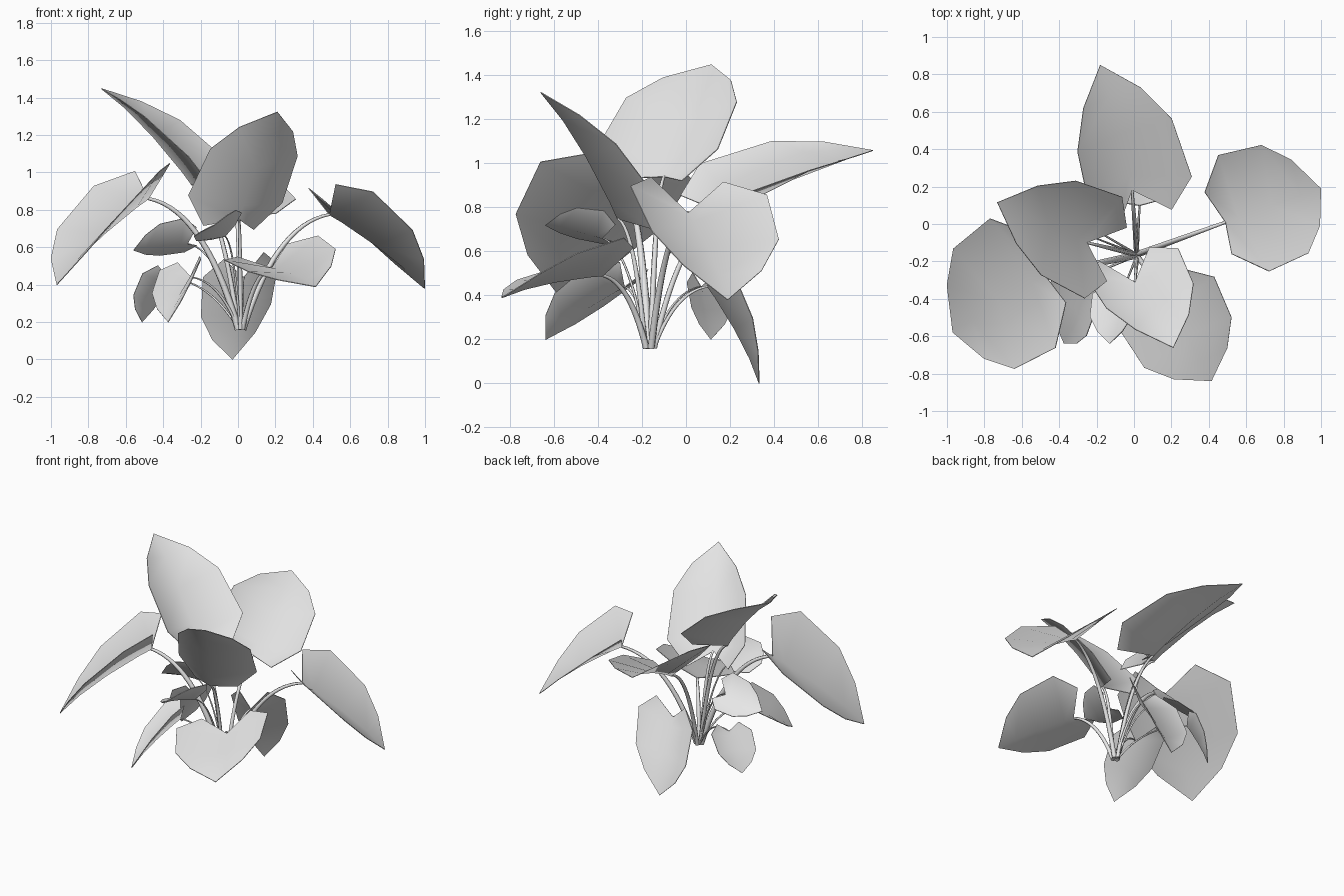
import bpy, bmesh, math
from mathutils import Vector

cube = bpy.data.objects.get("Cube")
if cube:
    bpy.data.objects.remove(cube, do_unlink=True)

# One plain colour for the whole plant
grey = bpy.data.materials.new("pale grey")
grey.use_nodes = True
colour = (0.8, 0.8, 0.8, 1)
grey.diffuse_color = colour
grey.node_tree.nodes["Principled BSDF"].inputs["Base Color"].default_value = colour

# Heart-shaped cupped blade: (along, across, lift) from the lobe towards the tip
EDGE = [(-.18, .53, .15), (.04, 1, .22), (.5, .93, .18), (.77, .57, .1)]
RIB = [(0, 0, 0), (.12, 0, .015), (.46, 0, .035), (.76, 0, .03)]
TIP = (1, 0, 0)


def smooth(obj):
    bpy.ops.object.select_all(action='DESELECT')
    obj.select_set(True)
    bpy.context.view_layer.objects.active = obj
    bpy.ops.object.shade_smooth_by_angle(angle=math.radians(65))


def make_blade(name, base, tip, side):
    """Cupped leaf blade from its stem joint to its tip; side is half its width."""
    base, side = Vector(base), Vector(side)
    axis = Vector(tip) - base
    lift = side.cross(axis).normalized() * axis.length
    bm = bmesh.new()

    def vert(point, sign=1):
        u, w, h = point
        return bm.verts.new(base + axis * u + side * (w * sign) + lift * h)

    rib = [vert(p) for p in RIB]
    end = vert(TIP)
    for sign in (1, -1):
        edge = [vert(p, sign) for p in EDGE]
        for i in range(len(edge) - 1):
            bm.faces.new((rib[i], edge[i], edge[i + 1], rib[i + 1])[::sign])
        bm.faces.new((rib[-1], edge[-1], end)[::sign])
    bmesh.ops.recalc_face_normals(bm, faces=bm.faces)
    bmesh.ops.solidify(bm, geom=bm.faces[:], thickness=0.004)
    bmesh.ops.recalc_face_normals(bm, faces=bm.faces)
    mesh = bpy.data.meshes.new(name)
    bm.to_mesh(mesh)
    bm.free()
    mesh.materials.append(grey)
    obj = bpy.data.objects.new(name, mesh)
    bpy.context.collection.objects.link(obj)
    smooth(obj)


def make_stem(name, foot, top, thickness):
    """Tapered stalk that rises first and then bends out to the blade."""
    foot, top = Vector(foot), Vector(top)
    bend = foot.lerp(top, 0.38)
    bend.z = foot.z + (top.z - foot.z) * 0.92
    curve = bpy.data.curves.new(name, 'CURVE')
    curve.dimensions = '3D'
    curve.bevel_depth = thickness
    curve.bevel_resolution = 1
    curve.use_fill_caps = True
    spline = curve.splines.new('NURBS')
    spline.points.add(2)
    for point, place, radius in zip(spline.points, (foot, bend, top), (1, .85, .5)):
        point.co = (*place, 1)
        point.radius = radius
    spline.order_u = 3
    spline.use_endpoint_u = True
    spline.resolution_u = 8
    curve.materials.append(grey)
    obj = bpy.data.objects.new(name, curve)
    bpy.context.collection.objects.link(obj)


# Each leaf: stem joint, tip, half-width vector
LEAVES = {
    "back_leaf": ((-.01, .18, .77), (-.18, .85, 1.06), (.27, .095, -.07)),
    "tall_front_leaf": ((.005, -.31, .75), (.21, -.66, 1.325), (-.25, -.07, .02)),
    "tall_right_leaf": ((-.25, -.1, .94), (-.73, .115, 1.45), (.1, .27, -.01)),
    "big_right_leaf": ((-.48, -.27, .86), (-.97, -.58, .4), (-.175, .345, -.04)),
    "big_left_leaf": ((.49, .01, .775), (1, .19, .38), (.135, -.31, .02)),
    "front_leaf": ((.18, -.38, .49), (.415, -.84, .39), (-.25, -.145, -.065)),
    "low_back_leaf": ((.03, .1, .44), (-.03, .335, 0), (.2, .01, .035)),
    "small_back_leaf": ((-.38, .07, .44), (-.515, .115, .2), (.085, .1, 0)),
    "small_low_leaf": ((-.25, -.28, .44), (-.375, -.64, .2), (-.11, .12, -.03)),
    "small_side_leaf": ((-.27, -.05, .62), (-.56, -.04, .585), (0, .1, -.09)),
    "small_front_leaf": ((-.07, -.38, .66), (-.13, -.64, .72), (-.12, 0, -.075)),
}

# Stalks start in a tight ring at the foot of the plant
for name, (joint, tip, side) in LEAVES.items():
    turn = math.atan2(joint[1] + 0.165, joint[0] - 0.015)
    foot = (0.015 + 0.014 * math.cos(turn), -0.165 + 0.02 * math.sin(turn), 0.16)
    make_blade(name, joint, tip, side)
    make_stem(name.replace("leaf", "stem"), foot, joint, 0.05 * Vector(side).length)
